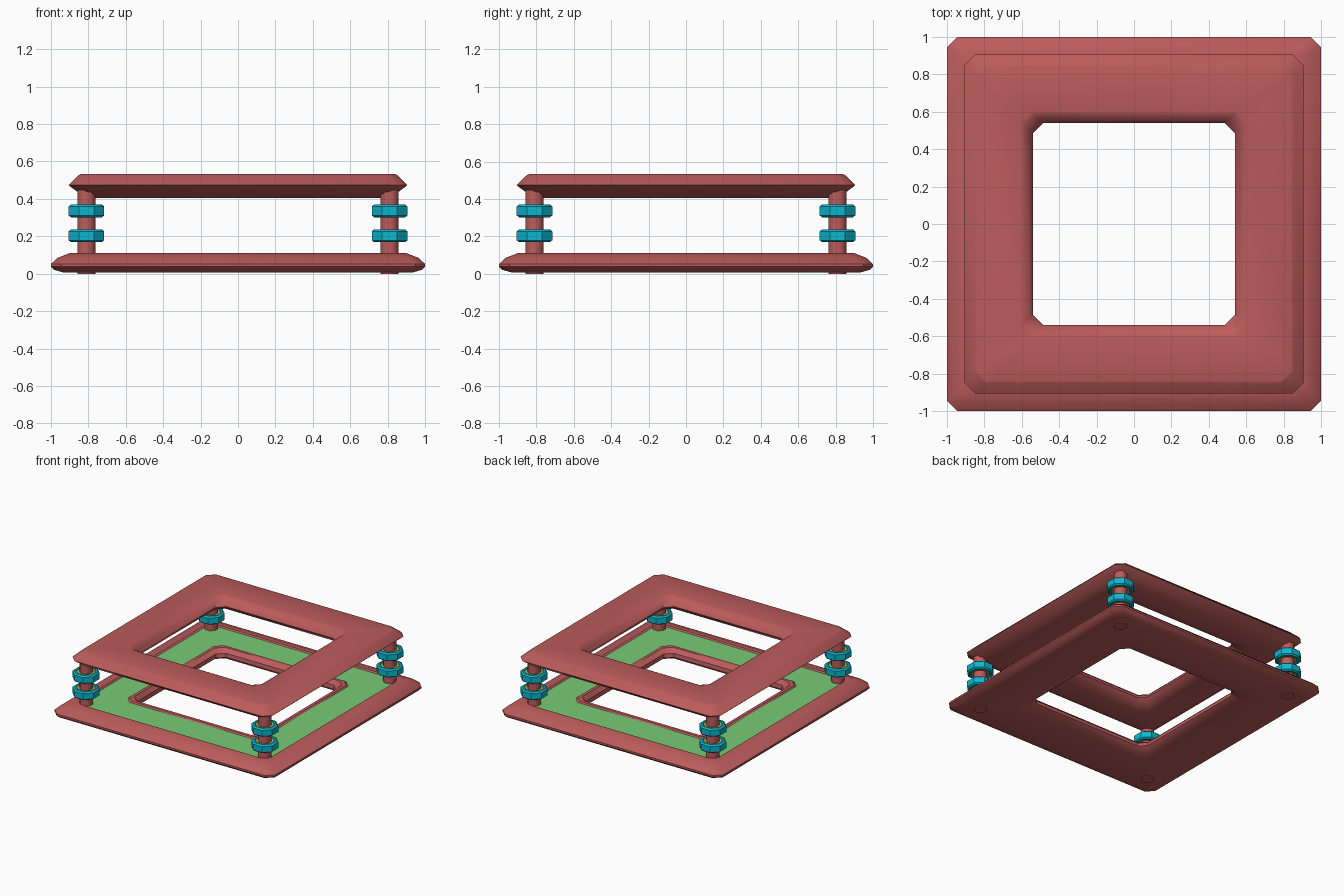
import bpy, bmesh, math

if "Cube" in bpy.data.objects:
    bpy.data.objects.remove(bpy.data.objects["Cube"])


def material(name, rgb):
    m = bpy.data.materials.new(name)
    m.diffuse_color = (*rgb, 1)
    m.use_nodes = True
    m.node_tree.nodes["Principled BSDF"].inputs["Base Color"].default_value = m.diffuse_color
    return m


RED = material("red", (0.50, 0.105, 0.105))
GREEN = material("green", (0.19, 0.60, 0.18))
CYAN = material("cyan", (0.004, 0.47, 0.62))
YELLOW = material("yellow", (0.55, 0.50, 0.05))


def square(r, c=0.055):
    """Square outline with chamfered corners."""
    a = r - c
    return [(r, -a), (r, a), (a, r), (-a, r), (-r, a), (-r, -a), (-a, -r), (a, -r)]


def octagon(r):
    """Octagon whose flats lie at distance r."""
    return square(r, r * (1 - math.tan(math.pi / 8)))


def sweep(name, profile, outline, mats, centre=(0, 0, 0), special=None, angle=35):
    """Sweep a closed (radius, height) profile around an outline."""
    bm = bmesh.new()
    rings = [[bm.verts.new((x, y, z)) for x, y in outline(r)] for r, z in profile]
    for i, ring in enumerate(rings):
        nxt = rings[(i + 1) % len(rings)]
        for j in range(8):
            k = (j + 1) % 8
            f = bm.faces.new((ring[j], ring[k], nxt[k], nxt[j]))
            f.material_index = 1 if i == special else 0
    bmesh.ops.recalc_face_normals(bm, faces=bm.faces)
    me = bpy.data.meshes.new(name)
    bm.to_mesh(me)
    bm.free()
    for m in mats:
        me.materials.append(m)
    ob = bpy.data.objects.new(name, me)
    ob.location = centre
    bpy.context.collection.objects.link(ob)
    bpy.context.view_layer.objects.active = ob
    ob.select_set(True)
    bpy.ops.object.shade_smooth_by_angle(angle=math.radians(angle))
    ob.select_set(False)
    return ob


# Lower frame with a recessed green walkway
sweep("lower_frame",
      [(0.985, 0.022), (1.0, 0.038), (1.0, 0.052), (0.965, 0.085), (0.90, 0.11),
       (0.865, 0.11), (0.855, 0.10), (0.61, 0.10), (0.60, 0.11), (0.575, 0.11),
       (0.545, 0.08), (0.54, 0.05), (0.575, 0.02), (0.65, 0.006), (0.93, 0.006)],
      square, [RED, GREEN], special=6)

# Upper frame
sweep("upper_frame",
      [(0.905, 0.475), (0.85, 0.528), (0.84, 0.532), (0.60, 0.532), (0.585, 0.525),
       (0.555, 0.495), (0.54, 0.465), (0.57, 0.43), (0.64, 0.405), (0.78, 0.405),
       (0.84, 0.425), (0.895, 0.465)],
      square, [RED])

# Corner posts, each carrying two rings with yellow inserts
for sx in (-1, 1):
    for sy in (-1, 1):
        tag = ("left" if sx < 0 else "right") + ("_front" if sy < 0 else "_back")
        x, y = 0.81 * sx, 0.81 * sy
        bpy.ops.mesh.primitive_cylinder_add(vertices=8, radius=0.052, depth=0.46,
                                            location=(x, y, 0.23),
                                            rotation=(0, 0, math.pi / 8))
        post = bpy.context.object
        post.name = "post_" + tag
        post.data.materials.append(RED)
        bpy.ops.object.shade_smooth_by_angle(angle=math.radians(50))
        post.select_set(False)
        for level, z in (("lower", 0.203), ("upper", 0.336)):
            sweep(f"ring_{level}_{tag}",
                  [(0.095, -0.024), (0.095, 0.024), (0.083, 0.034), (0.07, 0.034),
                   (0.065, 0.026), (0.065, -0.026), (0.07, -0.034), (0.083, -0.034)],
                  octagon, [CYAN], (x, y, z), angle=30)
            sweep(f"insert_{level}_{tag}",
                  [(0.067, -0.027), (0.067, 0.027), (0.04, 0.027), (0.04, -0.027)],
                  octagon, [YELLOW], (x, y, z), angle=30)
